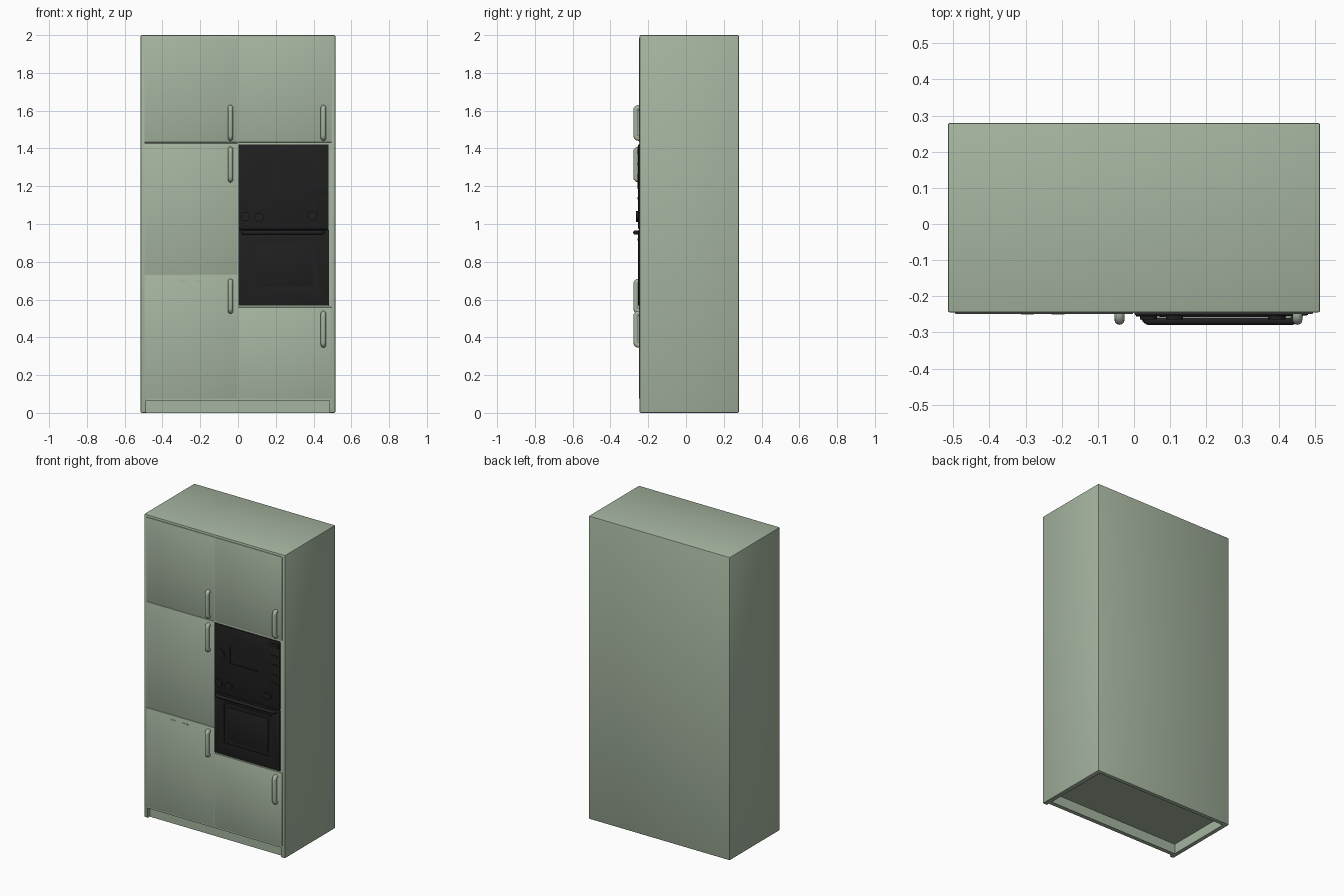
import bpy
import math
from mathutils import Vector

default = bpy.data.objects.get("Cube")
if default:
    bpy.data.objects.remove(default, do_unlink=True)


def material(name, rgb):
    m = bpy.data.materials.new(name)
    m.use_nodes = True
    colour = (*rgb, 1)
    m.diffuse_color = colour
    m.node_tree.nodes["Principled BSDF"].inputs["Base Color"].default_value = colour
    return m


GREEN = material("sage green", (0.38, 0.46, 0.35))
BLACK = material("appliance black", (0.014, 0.014, 0.015))


def apply_modifier(ob, mod):
    bpy.context.view_layer.objects.active = ob
    bpy.ops.object.modifier_apply(modifier=mod.name)


def box(name, x, y, z, mat, bevel=0.0):
    """Box spanning the (min, max) pairs x, y and z."""
    bpy.ops.mesh.primitive_cube_add(size=1)
    ob = bpy.context.object
    ob.name = name
    for v in ob.data.vertices:
        v.co = [lo + (c + 0.5) * (hi - lo) for c, (lo, hi) in zip(v.co, (x, y, z))]
    ob.data.materials.append(mat)
    if bevel:
        mod = ob.modifiers.new("Bevel", "BEVEL")
        mod.width, mod.segments = bevel, 2
        apply_modifier(ob, mod)
        bpy.ops.object.shade_smooth_by_angle()
    return ob


def cut(ob, x, y, z):
    """Remove a box-shaped volume from an object."""
    cutter = box("cutter", x, y, z, ob.data.materials[0])
    cutter.hide_render = True
    mod = ob.modifiers.new("Cut", "BOOLEAN")
    mod.operation, mod.object, mod.solver = "DIFFERENCE", cutter, "EXACT"
    apply_modifier(ob, mod)
    bpy.data.objects.remove(cutter, do_unlink=True)


def bar_handle(name, start, end, mat, radius, face=-0.245):
    """Round bar whose ends curve back into the front face."""
    start, end = Vector(start), Vector(end)
    along = (end - start).normalized()
    bend = 0.014
    half = []
    for i in range(5):
        a = math.radians(22.5 * i)
        half.append(along * bend * (1 - math.sin(a)) + Vector((0, bend * (1 - math.cos(a)), 0)))
    points = [start + p for p in reversed(half)]
    mirror = [end + Vector((-p.x, p.y, -p.z)) for p in half]
    points = [Vector((start.x, face, start.z))] + points[::-1] + mirror
    points = [points[0]] + sorted(points[1:], key=lambda p: (p - start).dot(along))
    points[1:6] = sorted(points[1:6], key=lambda p: -p.y)
    points[6:] = sorted(points[6:], key=lambda p: p.y)
    points.append(Vector((end.x, face, end.z)))
    data = bpy.data.curves.new(name, "CURVE")
    data.dimensions = "3D"
    data.bevel_depth, data.bevel_resolution, data.use_fill_caps = radius, 4, True
    spline = data.splines.new("POLY")
    spline.points.add(len(points) - 1)
    for sp, p in zip(spline.points, points):
        sp.co = (*p, 1)
    ob = bpy.data.objects.new(name, data)
    bpy.context.collection.objects.link(ob)
    bpy.ops.object.select_all(action="DESELECT")
    ob.select_set(True)
    bpy.context.view_layer.objects.active = ob
    bpy.ops.object.convert(target="MESH")
    ob = bpy.context.object
    ob.data.materials.clear()
    ob.data.materials.append(mat)
    bpy.ops.object.shade_smooth_by_angle(angle=math.radians(50))


def disc(name, x, z, radius, y):
    """Round control facing the front; y is its (front, back) span."""
    bpy.ops.mesh.primitive_cylinder_add(
        vertices=24, radius=radius, depth=y[1] - y[0],
        location=(x, sum(y) / 2, z), rotation=(math.pi / 2, 0, 0))
    ob = bpy.context.object
    ob.name = name
    ob.data.materials.append(BLACK)
    bpy.ops.object.shade_smooth_by_angle()


# Carcass with a hollow underside and a recessed toe kick
carcass = box("carcass", (-0.515, 0.515), (-0.245, 0.28), (0, 2), GREEN, 0.006)
cut(carcass, (-0.485, 0.485), (-0.195, 0.255), (-0.1, 0.065))
cut(carcass, (-0.488, 0.485), (-0.3, -0.222), (-0.1, 0.065))

# Thin door fronts
DOOR_Y = (-0.249, -0.24)
LEFT_X, RIGHT_X = (0.002, 0.495), (-0.495, -0.002)
for name, x, z in (
        ("right_top_door", RIGHT_X, (1.432, 1.985)),
        ("right_middle_door", RIGHT_X, (0.732, 1.428)),
        ("right_bottom_door", RIGHT_X, (0.075, 0.728)),
        ("left_top_door", LEFT_X, (1.432, 1.985)),
        ("left_bottom_door", LEFT_X, (0.075, 0.56))):
    box(name, x, DOOR_Y, z, GREEN, 0.003)

# Small catches on the lower right door
for i, x in enumerate((-0.295, -0.21)):
    box(f"door_catch_{i + 1}", (x - 0.018, x + 0.018), (-0.251, -0.245), (0.692, 0.7), GREEN)

# Door handles
for i, (x, low, high) in enumerate((
        (-0.04, 1.44, 1.63), (-0.04, 1.22, 1.41), (-0.04, 0.525, 0.71),
        (0.452, 1.44, 1.63), (0.452, 0.345, 0.54))):
    bar_handle(f"door_handle_{i + 1}", (x, -0.265, low + 0.014),
               (x, -0.265, high - 0.014), GREEN, 0.014)

# Microwave above and oven below, each with a sunken window
FRONT = -0.253
microwave = box("microwave_front", (0.002, 0.48), (FRONT, -0.235), (0.972, 1.422), BLACK, 0.004)
cut(microwave, (0.12, 0.325), (-0.3, FRONT + 0.006), (1.185, 1.305))
oven = box("oven_front", (0.002, 0.482), (FRONT, -0.235), (0.568, 0.97), BLACK, 0.004)
cut(oven, (0.075, 0.415), (-0.3, FRONT + 0.005), (0.65, 0.905))
box("oven_glass", (0.095, 0.395), (FRONT + 0.002, -0.24), (0.668, 0.89), BLACK, 0.002)
box("oven_top_trim", (0.07, 0.42), (FRONT - 0.004, FRONT + 0.002), (0.912, 0.922), BLACK)
bar_handle("oven_handle", (0.03, -0.269, 0.955), (0.448, -0.269, 0.955), BLACK, 0.011)

# Controls
disc("microwave_dial", 0.042, 1.23, 0.036, (FRONT - 0.003, FRONT + 0.004))
for i, (x, z) in enumerate(((0.04, 1.04), (0.112, 1.035), (0.395, 1.045))):
    disc(f"control_knob_{i + 1}", x, z, 0.024, (-0.264, FRONT + 0.004))
box("display_panel", (0.395, 0.468), (FRONT - 0.003, FRONT + 0.003), (1.37, 1.405), BLACK)
for i, z in enumerate((1.31, 1.25, 1.185, 1.13)):
    box(f"button_{i + 1}", (0.415, 0.465), (FRONT - 0.003, FRONT + 0.003),
        (z, z + 0.014), BLACK)
